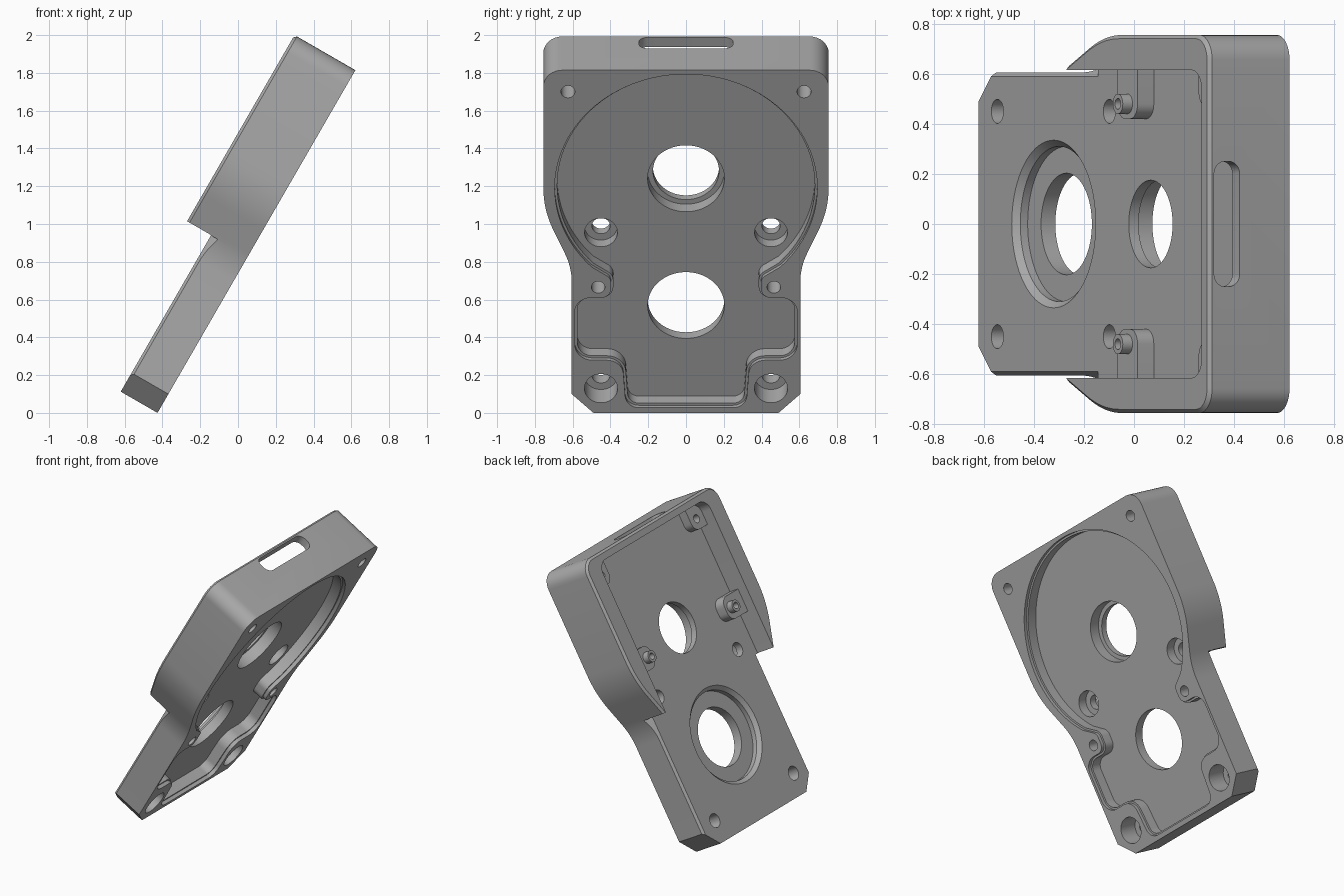
import bpy, bmesh, math
from mathutils import Vector, Matrix

if "Cube" in bpy.data.objects:
    bpy.data.objects.remove(bpy.data.objects["Cube"])

LENGTH, THICK, THIN, RECESS = 2.095, 0.372, 0.225, 0.10

# Plate axes (across, along, normal) to the 30 degree leaning pose
C, S = math.cos(math.radians(30)), 0.5
POSE = Matrix(((0, S, -C, -0.426), (-1, 0, 0, 0), (0, C, S, 0), (0, 0, 0, 1)))

grey = bpy.data.materials.new("machined_grey")
grey.use_nodes = True
grey.diffuse_color = (0.4, 0.4, 0.4, 1)
grey.node_tree.nodes["Principled BSDF"].inputs["Base Color"].default_value = (0.4, 0.4, 0.4, 1)


def fillet(corners, steps=8):
    """Round each (x, y, radius) corner of a closed outline."""
    out = []
    n = len(corners)
    for i, (x, y, r) in enumerate(corners):
        p = Vector((x, y))
        if r == 0:
            out.append(p)
            continue
        d1 = (Vector(corners[i - 1][:2]) - p).normalized()
        d2 = (Vector(corners[(i + 1) % n][:2]) - p).normalized()
        ang = d1.angle(d2)
        t = r / math.tan(ang / 2)
        centre = p + (d1 + d2).normalized() * r / math.sin(ang / 2)
        s, e = p + d1 * t - centre, p + d2 * t - centre
        turn = math.copysign(math.pi - ang, s.x * e.y - s.y * e.x)
        for k in range(steps + 1):
            out.append(centre + Matrix.Rotation(turn * k / steps, 2) @ s)
    return out


def mirrored(half):
    return half + [(-x, y, r) for x, y, r in reversed(half)]


def offset(poly, dist):
    """Grow (or shrink) a counter-clockwise outline."""
    out = []
    for i, p in enumerate(poly):
        a = (p - poly[i - 1]).normalized()
        b = (poly[(i + 1) % len(poly)] - p).normalized()
        na, nb = Vector((a.y, -a.x)), Vector((b.y, -b.x))
        out.append(p + (na + nb) * dist / (1 + na.dot(nb)))
    return out


def skin(name, rings):
    """Closed solid through rings of 3D points."""
    bm = bmesh.new()
    loops = [[bm.verts.new(p) for p in ring] for ring in rings]
    n = len(loops[0])
    for lo, hi in zip(loops, loops[1:]):
        for i in range(n):
            j = (i + 1) % n
            bm.faces.new((lo[i], lo[j], hi[j], hi[i]))
    bm.faces.new(loops[0][::-1])
    bm.faces.new(loops[-1])
    bmesh.ops.recalc_face_normals(bm, faces=bm.faces)
    mesh = bpy.data.meshes.new(name)
    bm.to_mesh(mesh)
    bm.free()
    mesh.materials.append(grey)
    ob = bpy.data.objects.new(name, mesh)
    bpy.context.collection.objects.link(ob)
    return ob


def prism(name, layers):
    return skin(name, [[(p.x, p.y, w) for p in poly] for poly, w in layers])


def bore(name, a, b, steps, n=48):
    """Stepped round solid from (radius, height) pairs."""
    return skin(name, [[(a + r * math.cos(2 * math.pi * k / n),
                         b + r * math.sin(2 * math.pi * k / n), w) for k in range(n)]
                       for r, w in steps])


def cut(target, cutter):
    mod = target.modifiers.new("cut", "BOOLEAN")
    mod.operation, mod.solver, mod.object = "DIFFERENCE", "EXACT", cutter
    bpy.context.view_layer.objects.active = target
    bpy.ops.object.modifier_apply(modifier=mod.name)
    bpy.data.objects.remove(cutter)


# Housing body with a chamfered upper rim
outline = fillet(mirrored([(0.49, 0, 0), (0.605, 0.115, 0), (0.605, 0.89, 0.45),
                           (0.755, 1.24, 0.65), (0.755, LENGTH, 0.1)]))
body = prism("housing_body", [(outline, 0), (outline, THICK - 0.015),
                              (offset(outline, -0.015), THICK)])

# Upper pocket, opening into the thin lower plate
pocket = fillet(mirrored([(1, -0.2, 0), (1, 0.957, 0), (0.615, 0.957, 0), (0.615, 2.036, 0.08)]))
cut(body, prism("pocket_cutter", [(pocket, THIN), (pocket, 0.6)]))

# Chamfers along the thin plate
for s in (-1, 1):
    tri = [(0.55, 0.265), (0.75, 0.065), (0.75, 0.265)]
    cut(body, skin("chamfer_cutter", [[(s * a, v, w) for a, w in tri] for v in (-0.1, 0.955)]))

# Recess on the underside: disc joined to a lobed well, with a shallow lip
half = [(0.305, 0.045, 0.06), (0.325, 0.335, 0.1), (0.575, 0.335, 0.08),
        (0.575, 0.69, 0.07), (0.385, 0.69, 0.065), (0.385, 0.83, 0.06)]
for k in range(41):
    t = math.radians(-44 + 133 * k / 40)
    half.append((0.682 * math.cos(t), 1.375 + 0.682 * math.sin(t), 0))
well = fillet(mirrored(half))
cut(body, prism("recess_cutter", [(well, -0.1), (well, RECESS)]))
lip = offset(well, 0.013)
cut(body, prism("lip_cutter", [(lip, -0.1), (lip, 0.025)]))

# Bearing bores
cut(body, bore("lower_bore", 0, 0.60, [(0.203, 0.05), (0.203, 0.166), (0.31, 0.166),
                                       (0.31, 0.2), (0.335, THIN), (0.335, 0.5)], 72))
cut(body, bore("upper_bore", 0, 1.375, [(0.203, 0.05), (0.203, 0.18), (0.175, 0.18),
                                        (0.175, 0.5)], 72))

# Screw holes, both sides
for s in (-1, 1):
    cut(body, bore("foot_hole", s * 0.45, 0.15, [(0.088, -0.1), (0.088, 0.14),
                                                 (0.048, 0.14), (0.048, 0.5)]))
    cut(body, bore("middle_hole", s * 0.45, 1.045, [(0.087, 0.05), (0.087, 0.17),
                                                    (0.048, 0.17), (0.048, 0.5)]))
    cut(body, bore("waist_hole", s * 0.465, 0.768, [(0.036, -0.1), (0.036, 0.15)], 32))
    cut(body, bore("corner_hole", s * 0.625, 1.963, [(0.037, -0.1), (0.037, 0.2)], 32))

# Slot through the top end wall
slot = fillet(mirrored([(0.25, 0.23, 0.05), (0.25, 0.348, 0.05)]))
cut(body, skin("slot_cutter", [[(p.x, v, p.y) for p in slot] for v in (1.95, 2.3)]))

parts = [body]
for s, side in ((-1, "left"), (1, "right")):
    # Lug growing from the side wall, with a hollow collar
    lug = fillet([(s * 0.42, 1.24, 0.06), (s * 0.64, 1.24, 0),
                  (s * 0.64, 1.40, 0), (s * 0.42, 1.40, 0.06)])
    lug = prism(side + "_lug", [(lug, 0.2), (lug, 0.30)])
    collar = bore(side + "_collar", s * 0.48, 1.32, [(0.04, 0.28), (0.04, 0.345)], 32)
    cut(collar, bore("collar_hole", s * 0.48, 1.32, [(0.022, 0.305), (0.022, 0.5)], 24))
    # Screw boss in the upper corner of the pocket
    boss = fillet([(s * 0.47, 1.87, 0.06), (s * 0.64, 1.87, 0),
                   (s * 0.64, 2.06, 0), (s * 0.47, 2.06, 0)])
    boss = prism(side + "_corner_boss", [(boss, 0.2), (boss, 0.29)])
    cut(boss, bore("boss_hole", s * 0.54, 1.94, [(0.028, 0.24), (0.028, 0.5)], 24))
    parts += [lug, collar, boss]

# Lean everything into place and shade
bpy.ops.object.select_all(action="DESELECT")
for ob in parts:
    ob.data.transform(POSE)
    ob.data.update()
    ob.select_set(True)
bpy.context.view_layer.objects.active = body
bpy.ops.object.shade_smooth_by_angle(angle=math.radians(25))
